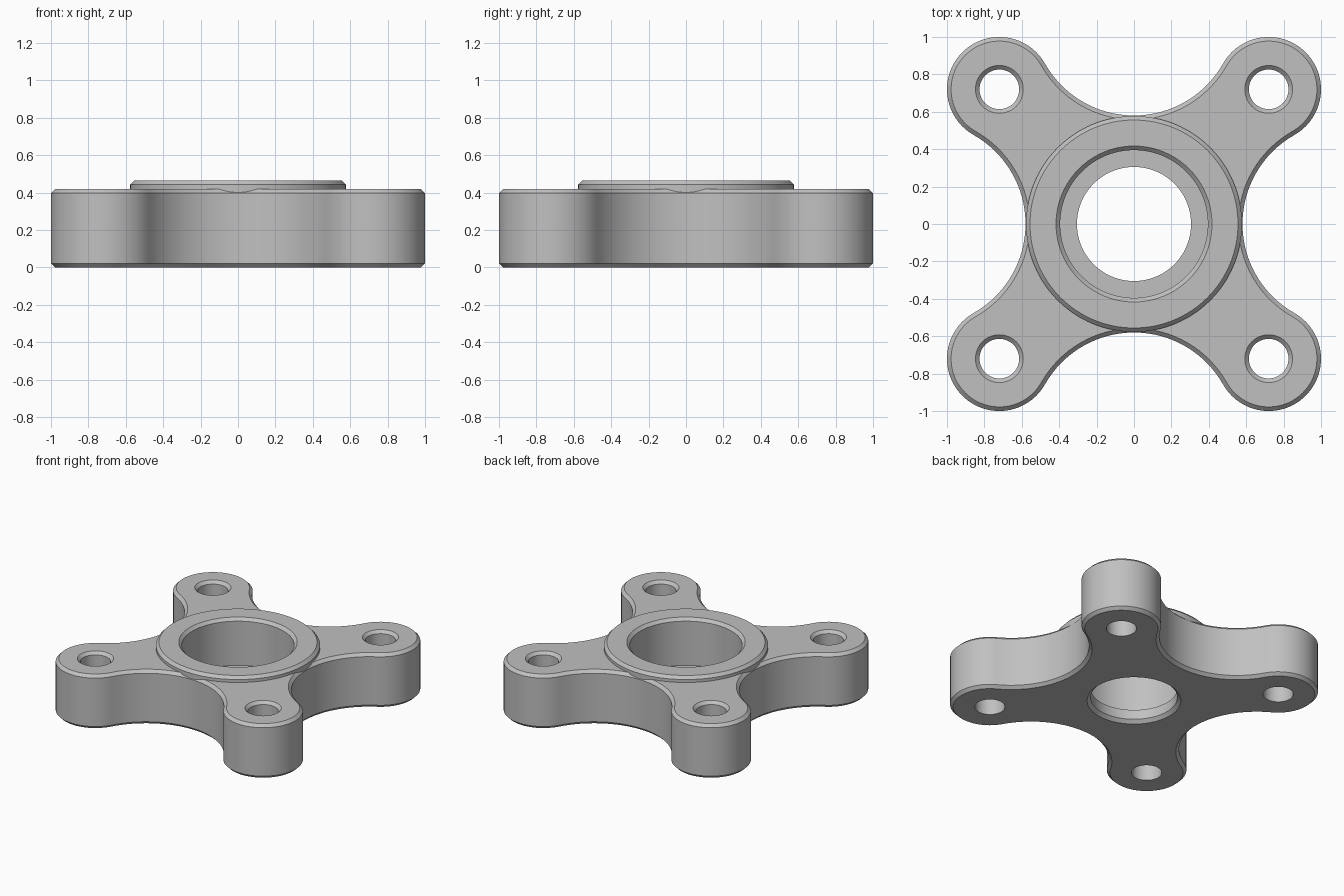
import bpy
import bmesh
from math import atan2, cos, sin, pi, radians

cube = bpy.data.objects.get("Cube")
if cube:
    bpy.data.objects.remove(cube, do_unlink=True)

grey = bpy.data.materials.new("plain grey")
grey.use_nodes = True
colour = (0.53, 0.53, 0.53, 1)
grey.diffuse_color = colour
grey.node_tree.nodes["Principled BSDF"].inputs["Base Color"].default_value = colour

LOBE, LOBE_R, WAIST = 0.72, 0.28, 0.58
# Concave flank radius, tangent to both lobes and touching the waist
d = LOBE - WAIST
FLANK_R = (LOBE ** 2 + d ** 2 - LOBE_R ** 2) / (2 * (LOBE_R + d))
FLANK_Y = WAIST + FLANK_R
TANGENT = atan2(FLANK_Y - LOBE, -LOBE)


def arc(cx, cy, r, a0, a1, n):
    return [(cx + r * cos(a0 + (a1 - a0) * i / n),
             cy + r * sin(a0 + (a1 - a0) * i / n)) for i in range(n)]


def outline(inset):
    """Four-lobed plate outline, moved inward by inset."""
    quarter = arc(LOBE, LOBE, LOBE_R - inset, pi / 2 - TANGENT, TANGENT, 40)
    quarter += arc(0, FLANK_Y, FLANK_R + inset, TANGENT - pi, -TANGENT, 32)
    points = []
    for _ in range(4):
        points += quarter
        quarter = [(-y, x) for x, y in quarter]
    return points


def loft(name, rings):
    """Solid from stacked (points, height) rings with flat end caps."""
    bm = bmesh.new()
    loops = [[bm.verts.new((x, y, z)) for x, y in pts] for pts, z in rings]
    n = len(loops[0])
    for low, high in zip(loops, loops[1:]):
        for i in range(n):
            j = (i + 1) % n
            bm.faces.new((low[i], low[j], high[j], high[i]))
    bm.faces.new(loops[0][::-1])
    bm.faces.new(loops[-1])
    mesh = bpy.data.meshes.new(name)
    bm.to_mesh(mesh)
    bm.free()
    mesh.materials.append(grey)
    ob = bpy.data.objects.new(name, mesh)
    bpy.context.collection.objects.link(ob)
    return ob


def turned(name, profile, x=0, y=0, n=96):
    return loft(name, [(arc(x, y, r, 0, 2 * pi, n), z) for r, z in profile])


def combine(target, tool, operation):
    tool.hide_render = True
    mod = target.modifiers.new(tool.name, 'BOOLEAN')
    mod.operation, mod.object, mod.solver = operation, tool, 'EXACT'
    bpy.context.view_layer.objects.active = target
    bpy.ops.object.modifier_apply(modifier=mod.name)
    bpy.data.objects.remove(tool, do_unlink=True)


# Plate with chamfered rims
C = 0.022
body = loft("flange_body", [(outline(C), 0), (outline(0), C),
                            (outline(0), 0.42 - C), (outline(C), 0.42)])

# Raised hub ring
hub = turned("hub_ring", [(0.577, 0.2), (0.577, 0.443), (0.556, 0.465)], n=128)
combine(body, hub, 'UNION')

# Stepped bore: through hole with lower chamfer, wider counterbore above
lower = turned("lower_bore", [(0.35, -0.02), (0.305, 0.025), (0.305, 0.2)])
upper = turned("upper_bore", [(0.395, 0.1), (0.395, 0.443), (0.437, 0.485)])
combine(body, lower, 'DIFFERENCE')
combine(body, upper, 'DIFFERENCE')

# Bolt holes, chamfered on top
for sx in (-1, 1):
    for sy in (-1, 1):
        hole = turned("bolt_hole", [(0.106, -0.1), (0.106, 0.398), (0.146, 0.438)],
                      sx * LOBE, sy * LOBE, 48)
        combine(body, hole, 'DIFFERENCE')

# Smooth curved walls, crisp chamfer edges
bpy.ops.object.select_all(action='DESELECT')
body.select_set(True)
bpy.context.view_layer.objects.active = body
bpy.ops.object.shade_smooth_by_angle(angle=radians(25))
